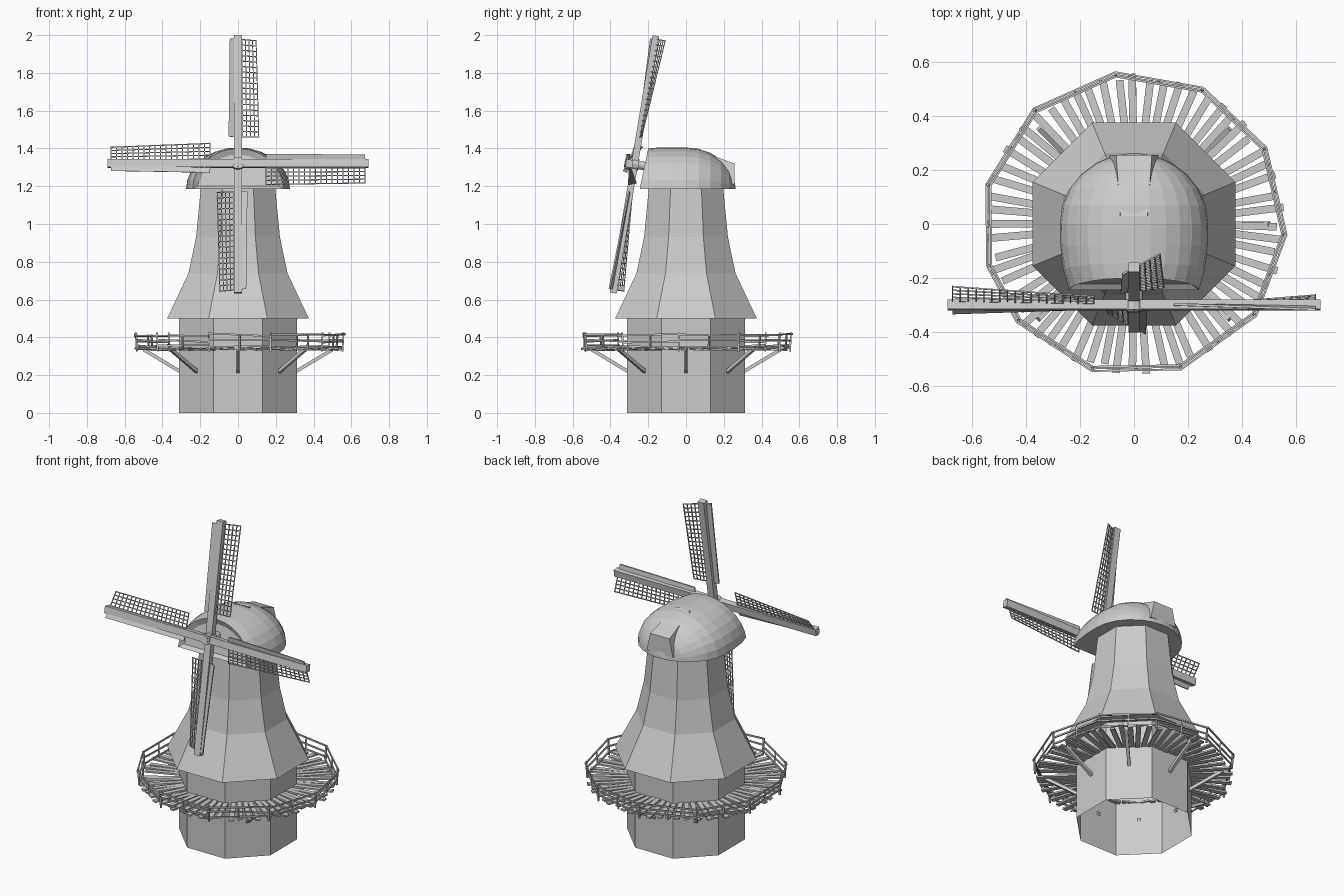
import bpy, bmesh, random
from math import sin, cos, pi, radians, tau
from mathutils import Vector, Matrix

if "Cube" in bpy.data.objects:
    bpy.data.objects.remove(bpy.data.objects["Cube"])

random.seed(4)


def finish(bm, name):
    bmesh.ops.recalc_face_normals(bm, faces=bm.faces)
    me = bpy.data.meshes.new(name)
    bm.to_mesh(me)
    bm.free()
    ob = bpy.data.objects.new(name, me)
    bpy.context.collection.objects.link(ob)
    return ob


def beam(bm, p, q, w, h, up=(0, 0, 1), m=Matrix()):
    """Rectangular bar from p to q, w across and h along up."""
    p, q = Vector(p), Vector(q)
    d = (q - p).normalized()
    side = d.cross(Vector(up)).normalized()
    u = side.cross(d)
    ends = []
    for c in (p, q):
        ends.append([bm.verts.new(m @ (c + side * a * w / 2 + u * b * h / 2))
                     for a, b in ((-1, -1), (1, -1), (1, 1), (-1, 1))])
    a, b = ends
    bm.faces.new(a[::-1])
    bm.faces.new(b)
    for i in range(4):
        j = (i + 1) % 4
        bm.faces.new((a[i], a[j], b[j], b[i]))


def polar(r, deg, z):
    return Vector((r * cos(radians(deg)), r * sin(radians(deg)), z))


def octagon_tower(name, profile, caps):
    """Stack of octagon rings; profile is (flat radius, z)."""
    bm = bmesh.new()
    rings = [[bm.verts.new(polar(r / cos(pi / 8), 22.5 + 45 * i, z)) for i in range(8)]
             for r, z in profile]
    for a, b in zip(rings, rings[1:]):
        for i in range(8):
            j = (i + 1) % 8
            bm.faces.new((a[i], a[j], b[j], b[i]))
    if caps:
        bm.faces.new(rings[0][::-1])
        bm.faces.new(rings[-1])
    return finish(bm, name)


# Tower: open-bottomed base and flared body
octagon_tower("base", [(.312, 0), (.312, .5)], False)
octagon_tower("tower_body", [(.375, .5), (.262, .74), (.222, .93), (.197, 1.19)], True)

# Domed cap: half-ellipse sections running front to back, leaning front face
Z0, N = 1.185, 14
stations = [(-.245, .24, .215, .045), (-.17, .262, .22, .025), (-.08, .273, .22, 0), (0, .275, .22, 0)]
for t in (15, 30, 45, 60, 74, 86):
    c = cos(radians(t))
    stations.append((.262 * sin(radians(t)), .275 * c, .22 * c, 0))
bm = bmesh.new()
rows = [[bm.verts.new((w * cos(pi * i / N), y + lean * sin(pi * i / N), Z0 + h * sin(pi * i / N)))
         for i in range(N + 1)] for y, w, h, lean in stations]
for a, b in zip(rows, rows[1:]):
    for i in range(N):
        bm.faces.new((a[i], a[i + 1], b[i + 1], b[i]))
    bm.faces.new((a[0], b[0], b[N], a[N]))
front = bm.faces.new(rows[0])
bm.faces.new(rows[-1])
bmesh.ops.recalc_face_normals(bm, faces=bm.faces)
bmesh.ops.inset_region(bm, faces=[front], thickness=.03, depth=-.02)
finish(bm, "cap")

# Rear dormer with a sloping roof
bm = bmesh.new()
sections = [(.03, .1, 1.21, .05, 1.403), (.256, .09, 1.21, .066, 1.32)]
a, b = [[bm.verts.new(v) for v in ((-wb, y, zb), (wb, y, zb), (wt, y, zt), (-wt, y, zt))]
        for y, wb, zb, wt, zt in sections]
bm.faces.new(a[::-1])
bm.faces.new(b)
for i in range(4):
    j = (i + 1) % 4
    bm.faces.new((a[i], a[j], b[j], b[i]))
finish(bm, "rear_dormer")

# Rotor: everything is built as the upper sail, then turned about the shaft
tilt = Matrix.Translation((0, -.286, 1.318)) @ Matrix.Rotation(radians(-9.4), 4, 'X')
R0, R1 = .148, .672


def on_sail(s, r, d=0):
    """Point on the twisted sail surface, s across and r outward."""
    f = (r - R0) / (R1 - R0)
    return Vector((s * (1 - .13 * f), d + s * (.12 + .36 * f), r))


for k, name in enumerate(("top", "right", "bottom", "left")):
    m = tilt @ Matrix.Rotation(k * pi / 2, 4, 'Y')
    d = .014 if k % 2 == 0 else -.014
    bm = bmesh.new()
    beam(bm, (0, d, 0), (0, d, .69), .042, .036, (0, 1, 0), m)
    finish(bm, "spar_" + name)

    bm = bmesh.new()
    for i in range(5):
        s = .024 + .0215 * i
        beam(bm, on_sail(s, R0, d), on_sail(s, R1, d), .005, .005, (0, 1, 0), m)
    for i in range(19):
        r = R0 + (R1 - R0) * i / 18
        beam(bm, on_sail(-.03, r, d), on_sail(.113, r, d), .005, .005, (0, 1, 0), m)
    finish(bm, "sail_lattice_" + name)

    bm = bmesh.new()
    quad = [on_sail(s, r, d + o) for o in (-.004, .004)
            for s, r in ((-.05, R0), (-.022, R0), (-.022, R1), (-.05, R1))]
    v = [bm.verts.new(m @ p) for p in quad]
    for f in ((3, 2, 1, 0), (4, 5, 6, 7), (0, 1, 5, 4), (1, 2, 6, 5), (2, 3, 7, 6), (3, 0, 4, 7)):
        bm.faces.new([v[i] for i in f])
    finish(bm, "sail_board_" + name)

# Windshaft and hub
for name, r, y0, y1 in (("windshaft", .022, -.04, .16), ("hub", .032, -.036, .036)):
    bm = bmesh.new()
    bmesh.ops.create_cone(bm, cap_ends=True, segments=12, radius1=r, radius2=r, depth=y1 - y0,
                          matrix=tilt @ Matrix.Translation((0, (y0 + y1) / 2, 0))
                          @ Matrix.Rotation(pi / 2, 4, 'X'))
    finish(bm, name)

# Gallery deck of loose radial planks
bm = bmesh.new()
PLANKS = 60
for i in range(PLANKS):
    ang = 360 * i / PLANKS + random.uniform(-.8, .8)
    r1 = random.uniform(.525, .56)
    p = polar(.305, ang, .338 + random.uniform(-.003, .003))
    q = polar(r1, ang + random.uniform(-1, 1), .338 + random.uniform(-.005, .005))
    beam(bm, p, q, .028, .01)
finish(bm, "gallery_planks")

# Diagonal struts under the gallery
bm = bmesh.new()
for i in range(8):
    beam(bm, polar(.3, 45 * i, .215), polar(.5, 45 * i, .335), .018, .018)
finish(bm, "gallery_struts")

# Railing: posts with slightly crooked double rails
angles = [97, 63, 30, -4, -37, -72, -106, -140, -164, -195, -229]
posts = bmesh.new()
rails = bmesh.new()
for i, a in enumerate(angles):
    b = angles[(i + 1) % len(angles)]
    beam(posts, polar(.555, a, .325), polar(.56, a, .425), .009, .009, (0, 1, .01))
    mid = a + ((b - a + 180) % 360 - 180) / 2
    beam(posts, polar(.535, mid, .33), polar(.54, mid, .415), .008, .008, (1, 1, .01))
    for z, r in ((.413, .566), (.38, .556), (.352, .55)):
        j = [random.uniform(-.008, .008) for _ in range(2)]
        beam(rails, polar(r, a, z + j[0]), polar(r, b, z + j[1]), .007, .009)
finish(posts, "railing_posts")
finish(rails, "railing_rails")
